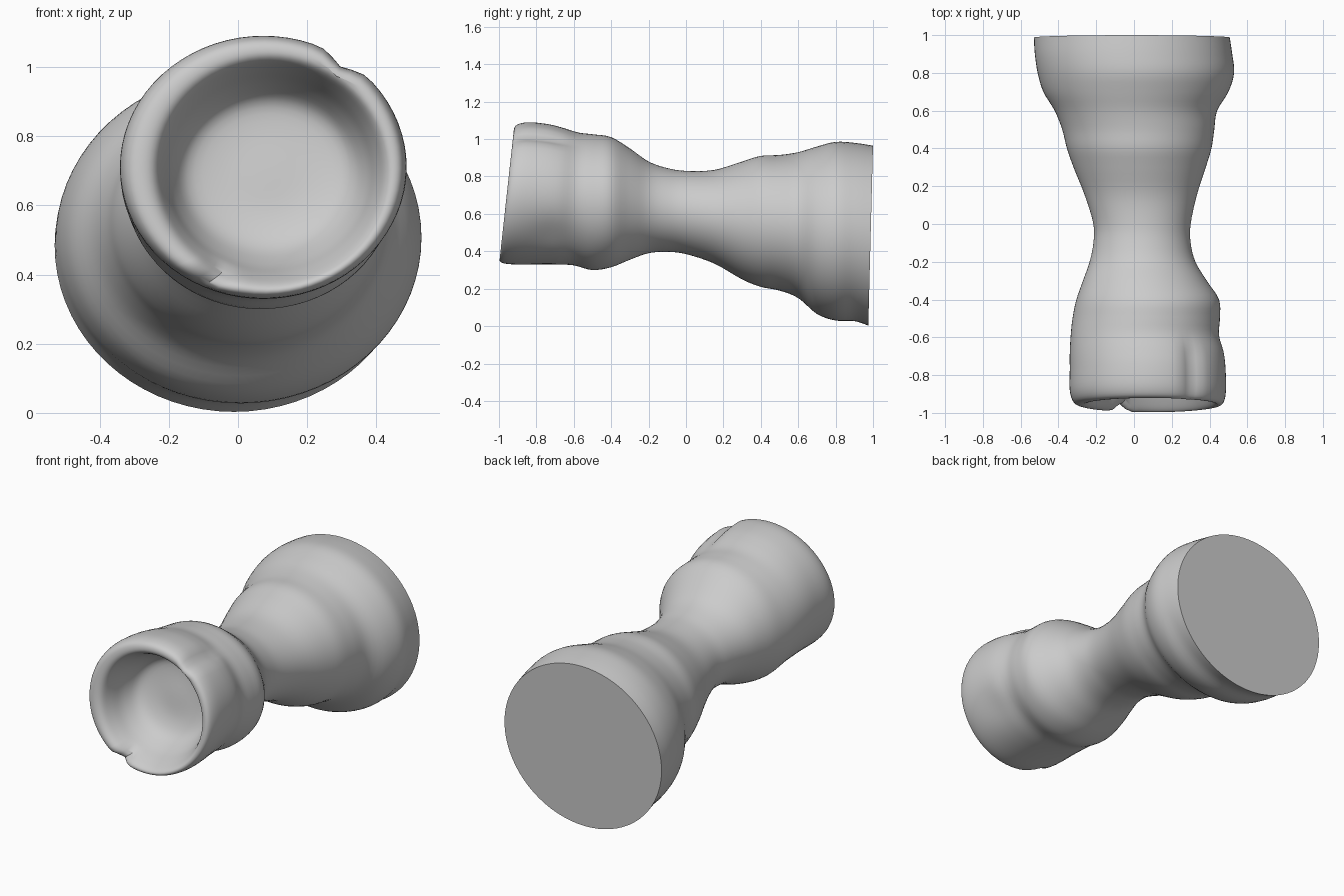
import bpy, bmesh, math

if "Cube" in bpy.data.objects:
    bpy.data.objects.remove(bpy.data.objects["Cube"])

SEG = 72   # points around each ring
SUB = 4    # interpolated rings between stations

# Hollow mouth, floor to rim: y, x min, x max, z min, z max, tilt
MOUTH = [
    (-.745, .06, .10, .66, .70, .11),
    (-.755, -.05, .22, .56, .82, .13),
    (-.79, -.145, .32, .48, .90, .15),
    (-.86, -.19, .37, .43, .95, .14),
    (-.93, -.215, .40, .40, .99, .10),
    (-.98, -.24, .425, .375, 1.02, .08),
    (-.996, -.28, .45, .355, 1.05, .08),
    (-.98, -.32, .475, .338, 1.078, .08),
]
# Outer skin, front to back: y, x min, x max, z min, z max
SKIN = [
    (-.92, -.34, .487, .33, 1.09),
    (-.80, -.34, .485, .33, 1.08),
    (-.70, -.34, .475, .33, 1.06),
    (-.60, -.335, .45, .325, 1.035),
    (-.50, -.325, .455, .30, 1.025),
    (-.40, -.305, .45, .315, 1.01),
    (-.30, -.27, .385, .355, .95),
    (-.20, -.235, .325, .39, .88),
    (-.10, -.215, .30, .397, .845),
    (0, -.215, .30, .385, .83),
    (.15, -.26, .332, .335, .835),
    (.30, -.32, .38, .25, .88),
    (.40, -.355, .41, .21, .91),
    (.50, -.38, .425, .19, .915),
    (.60, -.42, .44, .15, .93),
    (.70, -.48, .50, .065, .96),
    (.80, -.51, .53, .03, .985),
    (.90, -.525, .52, .027, .98),
    (.984, -.53, .507, .003, .965),
]


def skin_tilt(y):
    if y > .95:
        return .019
    return .08 * min(1, max(0, (-.45 - y) / .45))


def catmull(p0, p1, p2, p3, t):
    return tuple(.5 * (2 * b + (c - a) * t + (2 * a - 5 * b + 4 * c - d) * t * t
                 + (3 * b - a - 3 * c + d) * t ** 3)
                 for a, b, c, d in zip(p0, p1, p2, p3))


def bump(a, centre, width):
    d = (a - centre + math.pi) % (2 * math.pi) - math.pi
    return math.exp(-(d / width) ** 2)


def ring_point(station, a, outer):
    y, x0, x1, z0, z1, tilt = station
    k = 1.0
    if outer:
        # groove at upper right, shallow hollow low on the right
        k -= .065 * bump(a, math.radians(55), .11) * math.exp(-((y + .85) / .2) ** 4)
        k -= .035 * bump(a, math.radians(-35), .3) * math.exp(-((y + .73) / .12) ** 2)
    x = (x0 + x1) / 2 + k * (x1 - x0) / 2 * math.cos(a)
    z = (z0 + z1) / 2 + k * (z1 - z0) / 2 * math.sin(a)
    y += tilt * (z - .36) / .73
    # nick in the rim at lower left
    if station[0] < -.9:
        y += .045 * bump(a, math.radians(244), .1) * min(1, (-.9 - station[0]) / .08)
    return x, y, z


# Stations joined into one continuous profile
stations = MOUTH + [s + (skin_tilt(s[0]),) for s in SKIN]
rings = []
last = len(stations) - 1
for i in range(last):
    quad = [stations[min(max(j, 0), last)] for j in range(i - 1, i + 3)]
    for s in range(SUB):
        rings.append((catmull(*quad, s / SUB), i >= len(MOUTH) - 2))
rings.append((stations[-1], True))

# Waisted body with hollow mouth and flat base
bm = bmesh.new()
loops = [[bm.verts.new(ring_point(st, 2 * math.pi * n / SEG, outer))
          for n in range(SEG)] for st, outer in rings]
for a, b in zip(loops, loops[1:]):
    for n in range(SEG):
        m = (n + 1) % SEG
        bm.faces.new((a[n], a[m], b[m], b[n]))
bm.faces.new(loops[0])
bm.faces.new(loops[-1])
bmesh.ops.recalc_face_normals(bm, faces=bm.faces)

mesh = bpy.data.meshes.new("waisted_body")
bm.to_mesh(mesh)
bm.free()
body = bpy.data.objects.new("waisted_body", mesh)
bpy.context.collection.objects.link(body)
bpy.context.view_layer.objects.active = body
body.select_set(True)
bpy.ops.object.shade_smooth_by_angle(angle=math.radians(45))
